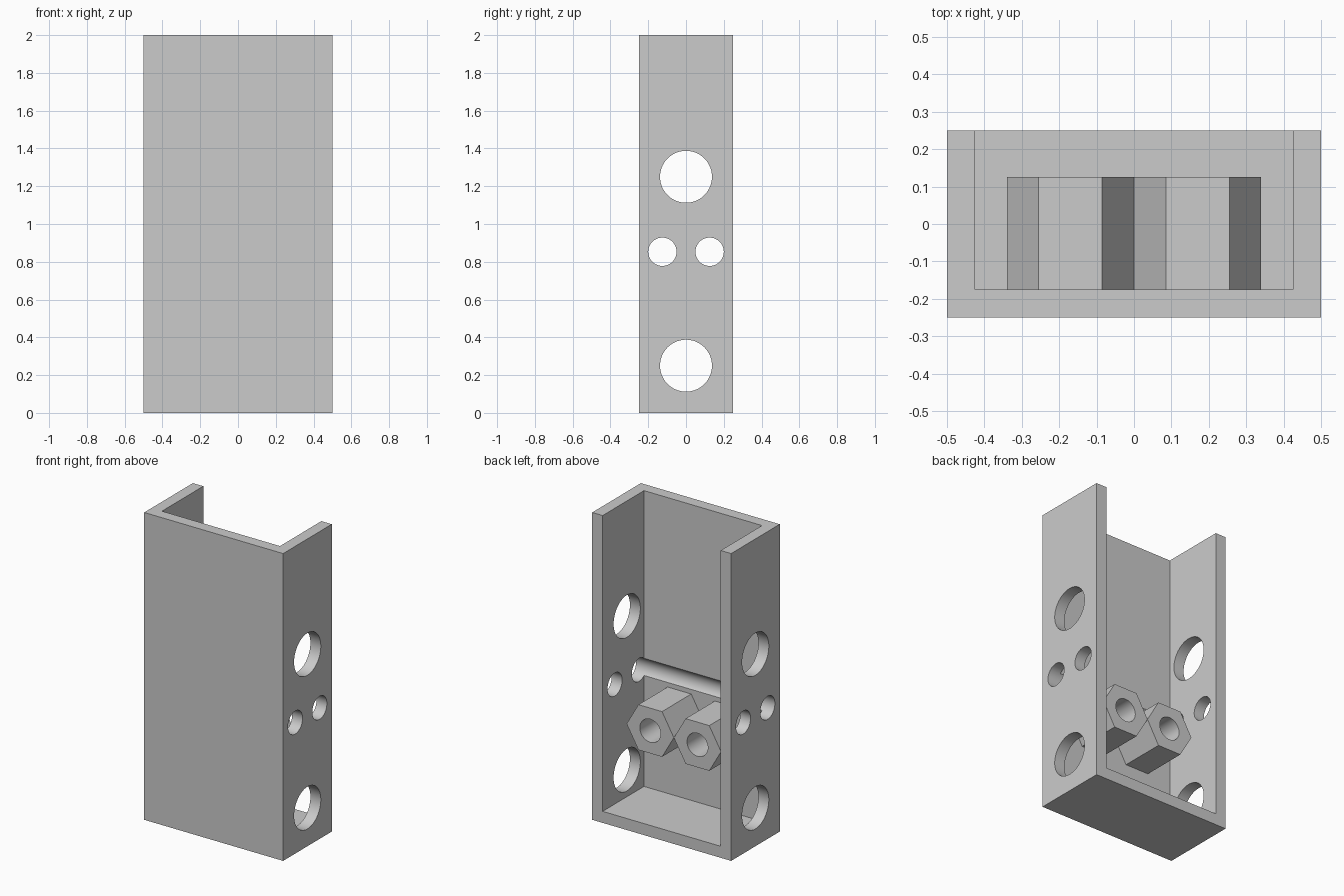
import bpy
import bmesh
from math import radians
from mathutils import Matrix

if "Cube" in bpy.data.objects:
    bpy.data.objects.remove(bpy.data.objects["Cube"])

W, D, H, T = 1.0, 0.5, 2.0, 0.075      # outer size and wall thickness
INNER_FRONT = -D / 2 + T

grey = bpy.data.materials.new("plain_grey")
grey.use_nodes = True
GREY = (0.6, 0.6, 0.6, 1)
grey.diffuse_color = GREY
grey.node_tree.nodes["Principled BSDF"].inputs["Base Color"].default_value = GREY


def to_object(name, bm):
    mesh = bpy.data.meshes.new(name)
    bm.to_mesh(mesh)
    bm.free()
    mesh.materials.append(grey)
    obj = bpy.data.objects.new(name, mesh)
    bpy.context.collection.objects.link(obj)
    return obj


def box(name, lo, hi):
    bm = bmesh.new()
    size = [b - a for a, b in zip(lo, hi)]
    mid = [(a + b) / 2 for a, b in zip(lo, hi)]
    bmesh.ops.create_cube(bm, size=1, matrix=Matrix.Translation(mid) @ Matrix.Diagonal((*size, 1)))
    return to_object(name, bm)


def prism(name, center, radius, length, axis, sides=64):
    """Cylinder or prism along the x or y axis."""
    turn = Matrix.Rotation(radians(90), 4, "Y" if axis == "x" else "X")
    bm = bmesh.new()
    bmesh.ops.create_cone(bm, cap_ends=True, segments=sides, radius1=radius, radius2=radius, depth=length,
                          matrix=Matrix.Translation(center) @ turn @ Matrix.Rotation(radians(30), 4, "Z"))
    return to_object(name, bm)


def cut(obj, cutters):
    """Subtract each cutter, then smooth only the round walls."""
    bpy.ops.object.select_all(action="DESELECT")
    bpy.context.view_layer.objects.active = obj
    obj.select_set(True)
    for cutter in cutters:
        cutter.hide_render = True
        mod = obj.modifiers.new("cut", "BOOLEAN")
        mod.operation, mod.solver, mod.object = "DIFFERENCE", "EXACT", cutter
        bpy.ops.object.modifier_apply(modifier=mod.name)
        bpy.data.objects.remove(cutter)
    bpy.ops.object.shade_smooth_by_angle(angle=radians(20))


# Housing: open at the top and back, with cross holes through both sides
housing = box("housing", (-W / 2, -D / 2, 0), (W / 2, D / 2, H))
cavity = box("cavity_cutter", (-W / 2 + T, INNER_FRONT, T), (W / 2 - T, D, H + 1))
holes = [(0, 0.25, 0.1375), (0, 1.25, 0.1375), (-0.125, 0.853, 0.075), (0.125, 0.853, 0.075)]
cut(housing, [cavity] + [prism("hole_cutter", (0, y, z), r, 2 * W, "x") for y, z, r in holes])

# Two hexagonal sockets side by side on the inner front wall
HEX_R, HEX_LEN, HEX_Z = 0.17, 0.3, 0.62
for name, side in (("left_hex_socket", 1), ("right_hex_socket", -1)):
    center = (side * HEX_R, INNER_FRONT + HEX_LEN / 2, HEX_Z)
    socket = prism(name, center, HEX_R, HEX_LEN, "y", sides=6)
    cut(socket, [prism("bore_cutter", center, 0.075, 2 * HEX_LEN, "y")])
